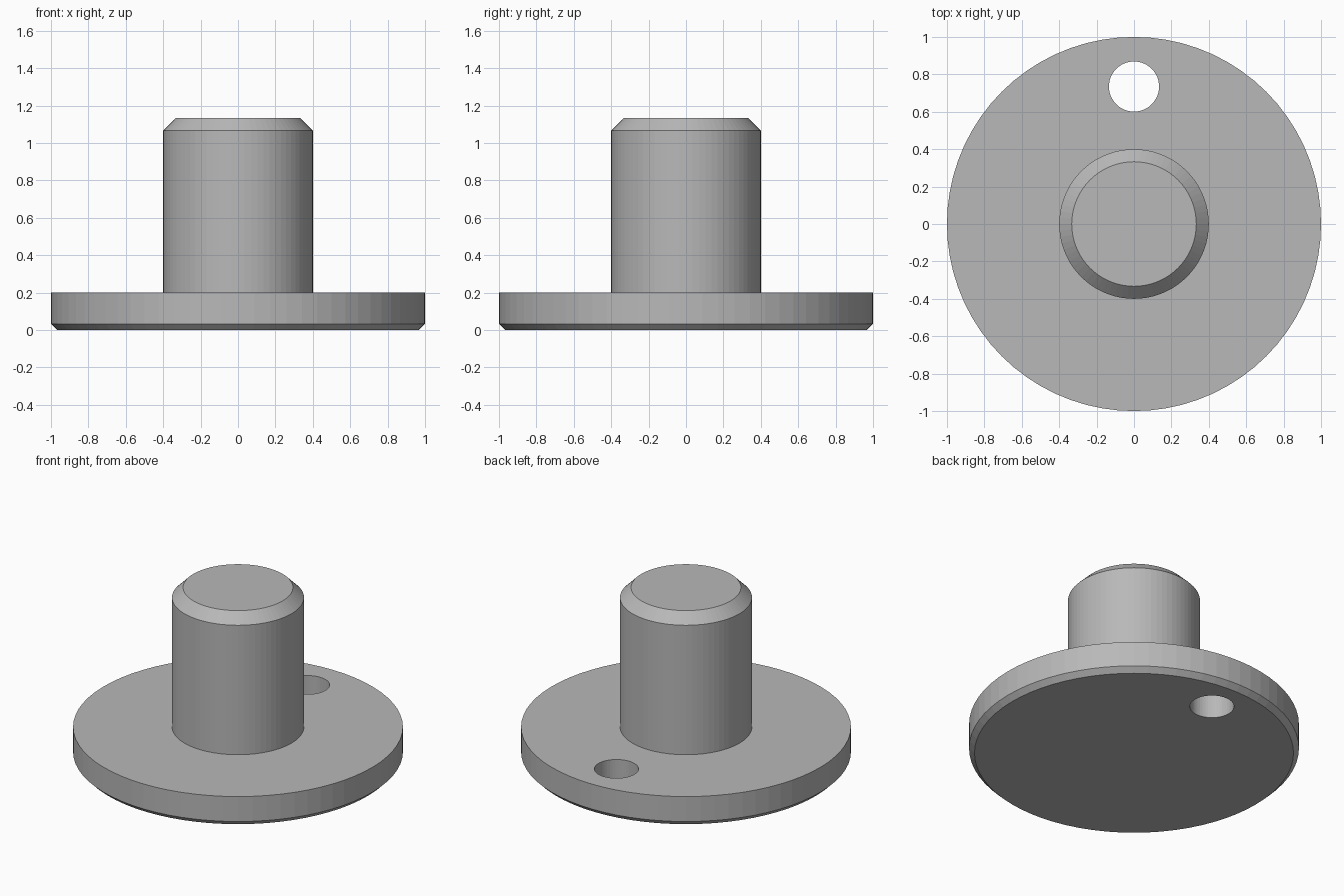
import bpy
import bmesh
import math

if "Cube" in bpy.data.objects:
    bpy.data.objects.remove(bpy.data.objects["Cube"], do_unlink=True)

SEGMENTS = 72

grey = bpy.data.materials.new("plain grey")
grey.use_nodes = True
colour = (0.48, 0.48, 0.48, 1)
grey.diffuse_color = colour
grey.node_tree.nodes["Principled BSDF"].inputs["Base Color"].default_value = colour


def lathe(name, profile, centre=(0, 0), segments=SEGMENTS):
    """Closed solid of revolution from (radius, height) points, bottom to top."""
    bm = bmesh.new()
    rings = []
    for r, z in profile:
        angles = [math.tau * i / segments for i in range(segments)]
        rings.append([bm.verts.new((r * math.cos(a), r * math.sin(a), z)) for a in angles])
    for low, high in zip(rings, rings[1:]):
        for i in range(segments):
            j = (i + 1) % segments
            bm.faces.new((low[i], low[j], high[j], high[i]))
    bm.faces.new(rings[0][::-1])
    bm.faces.new(rings[-1])
    mesh = bpy.data.meshes.new(name)
    bm.to_mesh(mesh)
    bm.free()
    mesh.materials.append(grey)
    obj = bpy.data.objects.new(name, mesh)
    obj.location = (*centre, 0)
    bpy.context.collection.objects.link(obj)
    return obj


# Flange with chamfered underside, and shaft with chamfered tip, in one solid
flange_r, flange_h, flange_bevel = 1.0, 0.2, 0.033
shaft_r, top, shaft_bevel = 0.4, 1.133, 0.067
body = lathe("flanged_shaft", [
    (flange_r - flange_bevel, 0),
    (flange_r, flange_bevel),
    (flange_r, flange_h),
    (shaft_r, flange_h),
    (shaft_r, top - shaft_bevel),
    (shaft_r - shaft_bevel, top),
])

# Round hole through the back of the flange
cutter = lathe("hole_cutter", [(0.134, -0.1), (0.134, 0.4)], (0, 0.735), 48)
cutter.hide_render = True
cutter.hide_viewport = True
cut = body.modifiers.new("hole", "BOOLEAN")
cut.operation = "DIFFERENCE"
cut.solver = "EXACT"
cut.object = cutter

# Bake the cut and drop the cutter
bpy.context.view_layer.update()
cut_mesh = bpy.data.meshes.new_from_object(body.evaluated_get(bpy.context.evaluated_depsgraph_get()))
body.modifiers.clear()
body.data = cut_mesh
bpy.data.objects.remove(cutter, do_unlink=True)
